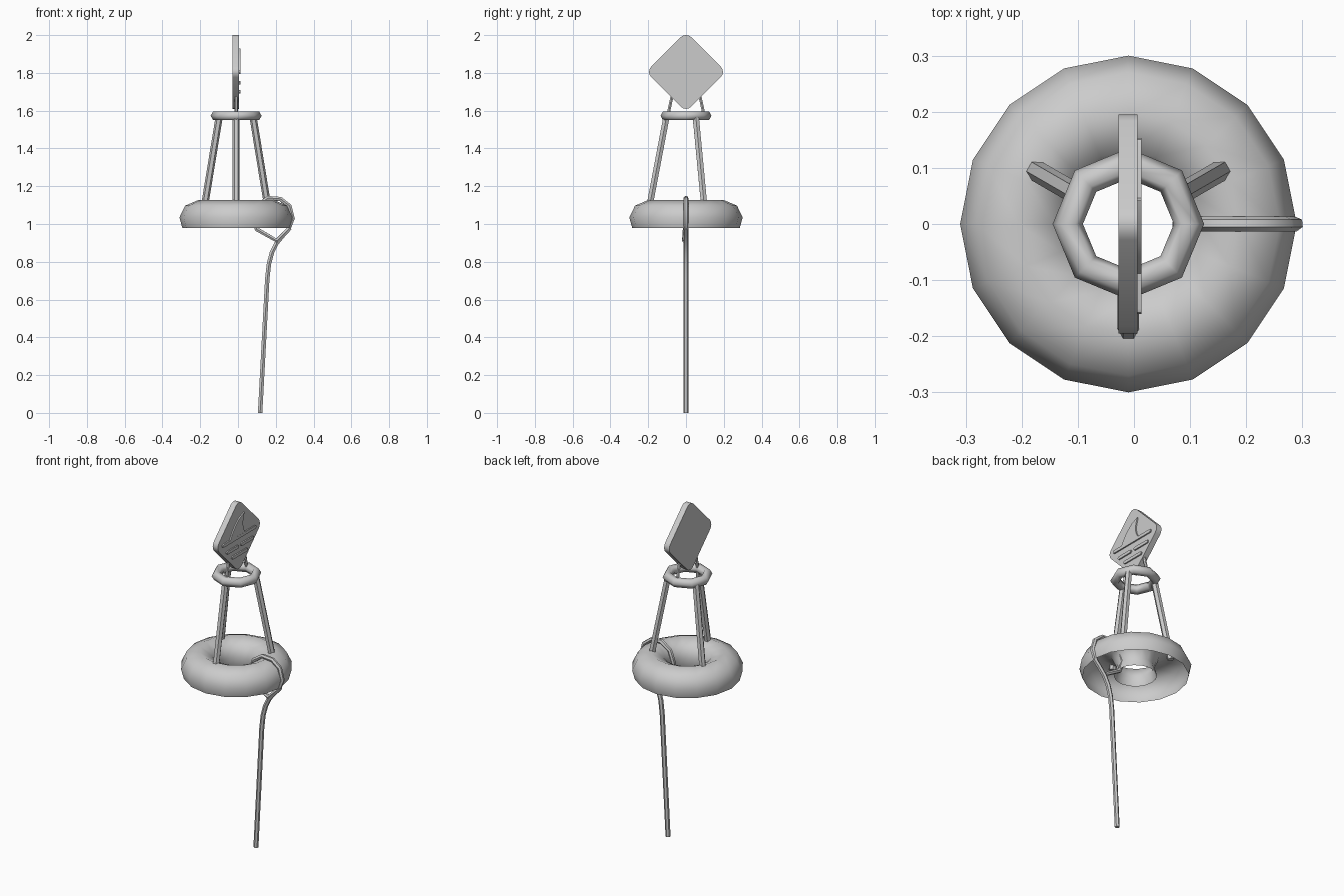
import bpy, bmesh
from math import pi, sin, cos, radians
from mathutils import Vector

if "Cube" in bpy.data.objects:
    bpy.data.objects.remove(bpy.data.objects["Cube"])

CX = -0.01  # axis of the buoy


def finish(name, bm, angle=40):
    bmesh.ops.recalc_face_normals(bm, faces=bm.faces)
    me = bpy.data.meshes.new(name)
    bm.to_mesh(me)
    bm.free()
    ob = bpy.data.objects.new(name, me)
    bpy.context.collection.objects.link(ob)
    smooth(ob, angle)
    return ob


def smooth(ob, angle):
    bpy.ops.object.select_all(action='DESELECT')
    ob.select_set(True)
    bpy.context.view_layer.objects.active = ob
    bpy.ops.object.shade_smooth_by_angle(angle=radians(angle))


def lathe(name, profile, segs, closed, angle):
    """Spin an (r, z) profile around the buoy axis."""
    bm = bmesh.new()
    rings = []
    for i in range(segs):
        a = 2 * pi * i / segs
        rings.append([bm.verts.new((CX + r * cos(a), r * sin(a), z)) for r, z in profile])
    n = len(profile)
    for i in range(segs):
        p, q = rings[i], rings[(i + 1) % segs]
        for j in range(n if closed else n - 1):
            k = (j + 1) % n
            bm.faces.new((p[j], q[j], q[k], p[k]))
    return finish(name, bm, angle)


def plate(name, outline, x0, x1):
    """Extrude a (y, z) outline from x0 to x1."""
    bm = bmesh.new()
    f = bm.faces.new([bm.verts.new((x0, y, z)) for y, z in outline])
    r = bmesh.ops.extrude_face_region(bm, geom=[f])
    vs = [v for v in r['geom'] if isinstance(v, bmesh.types.BMVert)]
    bmesh.ops.translate(bm, verts=vs, vec=(x1 - x0, 0, 0))
    return finish(name, bm, 30)


def tube(name, pts, radius, cyclic=False, res=1):
    cu = bpy.data.curves.new(name, 'CURVE')
    cu.dimensions = '3D'
    cu.bevel_depth = radius
    cu.bevel_resolution = res
    cu.use_fill_caps = True
    sp = cu.splines.new('POLY')
    sp.points.add(len(pts) - 1)
    for p, co in zip(sp.points, pts):
        p.co = (*co, 1)
    sp.use_cyclic_u = cyclic
    ob = bpy.data.objects.new(name, cu)
    bpy.context.collection.objects.link(ob)
    bpy.ops.object.select_all(action='DESELECT')
    ob.select_set(True)
    bpy.context.view_layer.objects.active = ob
    bpy.ops.object.convert(target='MESH')
    smooth(bpy.context.view_layer.objects.active, 40)


def arc(cy, cz, r, a0, a1, n):
    return [(cy + r * cos(radians(a0 + (a1 - a0) * i / n)),
             cz + r * sin(radians(a0 + (a1 - a0) * i / n))) for i in range(n + 1)]


# float ring, open underneath
lathe("float_ring", [(0.285, 0.98), (0.30, 1.035), (0.27, 1.097), (0.197, 1.128),
                     (0.13, 1.097), (0.10, 1.035), (0.115, 0.98)], 16, False, 60)

# small top ring with hexagonal section
lathe("top_ring", [(0.108 + 0.027 * cos(i * pi / 3), 1.573 + 0.027 * sin(i * pi / 3))
                   for i in range(6)], 8, True, 65)

# three leaning legs
for i, deg in enumerate((30, 150, 270)):
    c, s = cos(radians(deg)), sin(radians(deg))
    tube(f"leg_{i + 1}", [(CX + 0.192 * c, 0.192 * s, 1.10),
                          (CX + 0.103 * c, 0.103 * s, 1.57)], 0.019)

# diamond sign with rounded corners
SZ, R, D = 1.805, 0.04, 0.212 - 0.04 * 2 ** 0.5
outline = []
for k in range(4):
    a = 90 * k
    outline += arc(D * cos(radians(a)), SZ + D * sin(radians(a)), R, a - 45, a + 45, 4)
plate("sign_board", outline, -0.028, 0.006)

# sign supports
for side, s in (("left", -1), ("right", 1)):
    tube(f"sign_support_{side}", [(CX, s * 0.095, 1.58), (CX, s * 0.062, 1.73)], 0.009)

# raised wave bars and fin symbol
for i, (y0, y1, z) in enumerate(((-0.16, 0.153, 1.803), (-0.12, -0.01, 1.748),
                                 (0.012, 0.13, 1.748), (-0.072, 0.076, 1.70))):
    h = 0.009
    plate(f"wave_bar_{i + 1}", arc(y1 - h, z, h, -90, 90, 4) + arc(y0 + h, z, h, 90, 270, 4),
          0.004, 0.0138)
plate("fin_symbol", [(-0.092, 1.805), (0.05, 1.805), (0.032, 1.84), (0.027, 1.875), (0.042, 1.93),
                     (-0.005, 1.91), (-0.045, 1.875), (-0.072, 1.84)], 0.004, 0.0135)

# rope looped around the float, and its hanging tail
tube("rope_loop", [(x, y, z) for x, y, z in (
    (0.08, 0, 1.03), (0.105, 0, 1.10), (0.16, 0, 1.137), (0.225, 0, 1.132), (0.272, 0, 1.095),
    (0.289, 0, 1.03), (0.265, 0, 0.97), (0.205, -0.008, 0.912), (0.10, -0.004, 0.972))],
    0.013, True)
tube("rope_tail", [(0.275, 0, 0.98), (0.24, 0, 0.942), (0.205, 0, 0.90), (0.18, 0, 0.85), (0.164, 0, 0.79),
                   (0.155, 0, 0.71), (0.117, 0, 0.0)], 0.0135)
